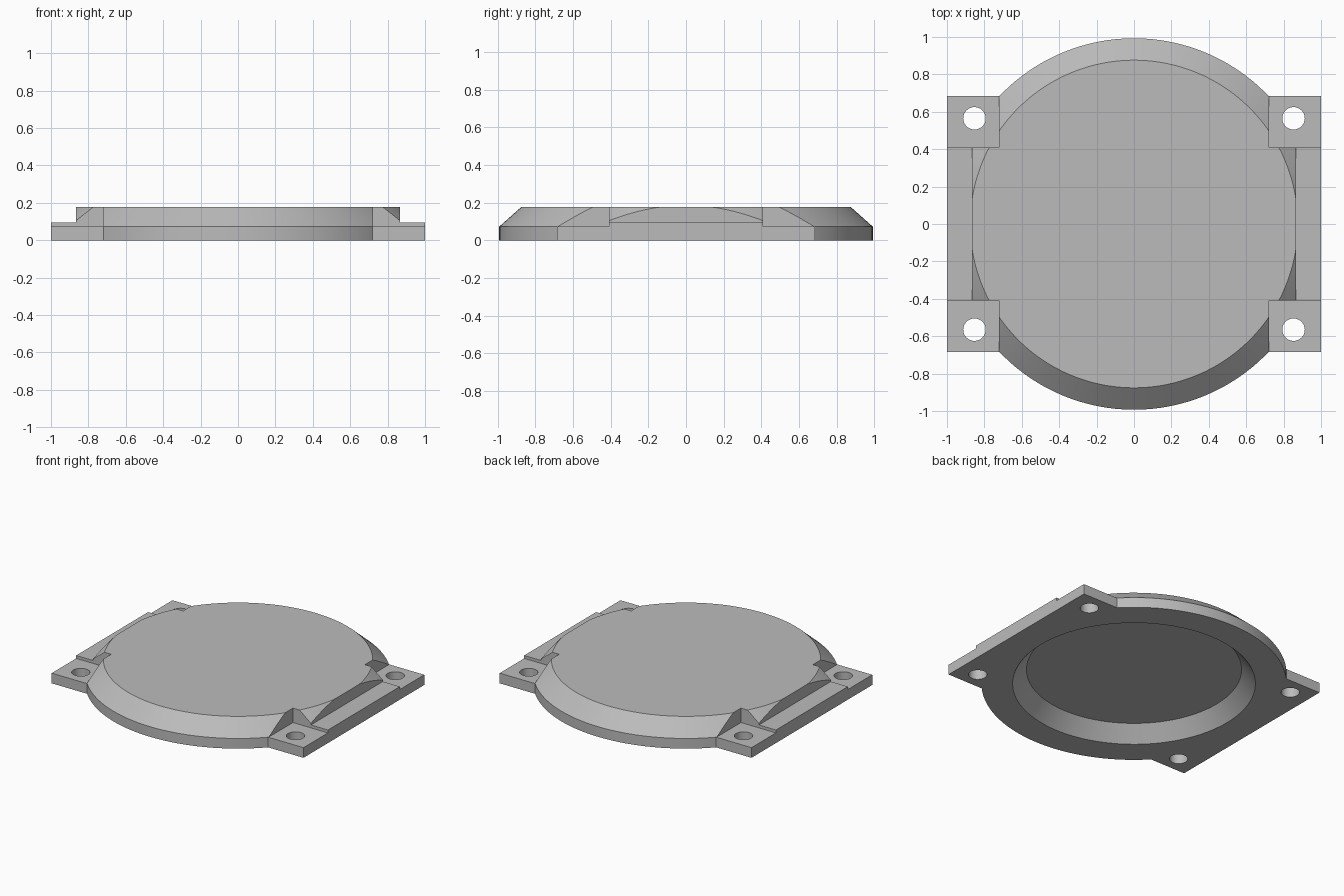
import bpy
import bmesh
import math
from mathutils import Matrix

if "Cube" in bpy.data.objects:
    bpy.data.objects.remove(bpy.data.objects["Cube"], do_unlink=True)

PAD_TOP, RAIL_TOP, LID_TOP = 0.073, 0.094, 0.177
RIM_R, CROWN_R = 0.993, 0.876
PAD_X, PAD_Y, RAIL_Y, WALL_X = 0.722, 0.685, 0.408, 0.865
HOLE_X, HOLE_Y, HOLE_R = 0.853, 0.565, 0.06
RECESS_R, RECESS_FLOOR_R, RECESS_TOP = 0.79, 0.70, 0.105

grey = bpy.data.materials.new("light grey")
grey.use_nodes = True
colour = (0.5, 0.5, 0.5, 1)
grey.diffuse_color = colour
grey.node_tree.nodes["Principled BSDF"].inputs["Base Color"].default_value = colour


def finish(name, bm):
    bmesh.ops.recalc_face_normals(bm, faces=bm.faces)
    mesh = bpy.data.meshes.new(name)
    bm.to_mesh(mesh)
    bm.free()
    mesh.materials.append(grey)
    obj = bpy.data.objects.new(name, mesh)
    bpy.context.collection.objects.link(obj)
    return obj


def box(name, low, high):
    bm = bmesh.new()
    bmesh.ops.create_cube(bm, size=1)
    for v in bm.verts:
        v.co = [a + (c + 0.5) * (b - a) for a, b, c in zip(low, high, v.co)]
    return finish(name, bm)


def turned(name, rings, segments=128, x=0, y=0):
    """Solid of revolution from (radius, height) rings, capped at both ends."""
    bm = bmesh.new()
    loops = []
    for r, z in rings:
        angles = [math.tau * i / segments for i in range(segments)]
        loops.append([bm.verts.new((x + r * math.cos(a), y + r * math.sin(a), z)) for a in angles])
    for lower, upper in zip(loops, loops[1:]):
        for i in range(segments):
            j = (i + 1) % segments
            bm.faces.new((lower[i], lower[j], upper[j], upper[i]))
    bm.faces.new(loops[0][::-1])
    bm.faces.new(loops[-1])
    return finish(name, bm)


def combine(target, tool, operation):
    mod = target.modifiers.new(tool.name, 'BOOLEAN')
    mod.operation, mod.solver, mod.object = operation, 'EXACT', tool
    bpy.context.view_layer.objects.active = target
    bpy.ops.object.modifier_apply(modifier=mod.name)
    bpy.data.objects.remove(tool, do_unlink=True)


# Round lid with a bevelled crown
cover = turned("cover_plate", [(RIM_R, 0), (RIM_R, PAD_TOP), (CROWN_R, LID_TOP)])

# Clear the crown over the corner pads and side rails
for sx in (-1, 1):
    xs = sorted((sx * WALL_X, sx * 1.2))
    combine(cover, box("side_cutter", (xs[0], -RAIL_Y - 0.05, 0.03), (xs[1], RAIL_Y + 0.05, 0.3)), 'DIFFERENCE')
    for sy in (-1, 1):
        xs = sorted((sx * PAD_X, sx * 1.3))
        ys = sorted((sy * RAIL_Y, sy * 1.3))
        combine(cover, box("corner_cutter", (xs[0], ys[0], 0.03), (xs[1], ys[1], 0.3)), 'DIFFERENCE')

# Mounting flange with pads, and raised rails between them
combine(cover, box("flange", (-1, -PAD_Y, 0), (1, PAD_Y, PAD_TOP)), 'UNION')
combine(cover, box("side_rails", (-1, -RAIL_Y, 0), (1, RAIL_Y, RAIL_TOP)), 'UNION')

# Tapered recess underneath
slope = (RECESS_R - RECESS_FLOOR_R) / RECESS_TOP
combine(cover, turned("recess", [(RECESS_R + slope * 0.05, -0.05), (RECESS_FLOOR_R, RECESS_TOP)]), 'DIFFERENCE')

# Screw holes
for sx in (-1, 1):
    for sy in (-1, 1):
        hole = turned("screw_hole", [(HOLE_R, -0.1), (HOLE_R, 0.3)], 48, sx * HOLE_X, sy * HOLE_Y)
        combine(cover, hole, 'DIFFERENCE')

# Smooth the turned walls, keep the edges crisp
bpy.ops.object.select_all(action='DESELECT')
cover.select_set(True)
bpy.context.view_layer.objects.active = cover
bpy.ops.object.shade_smooth_by_angle(angle=math.radians(25))
